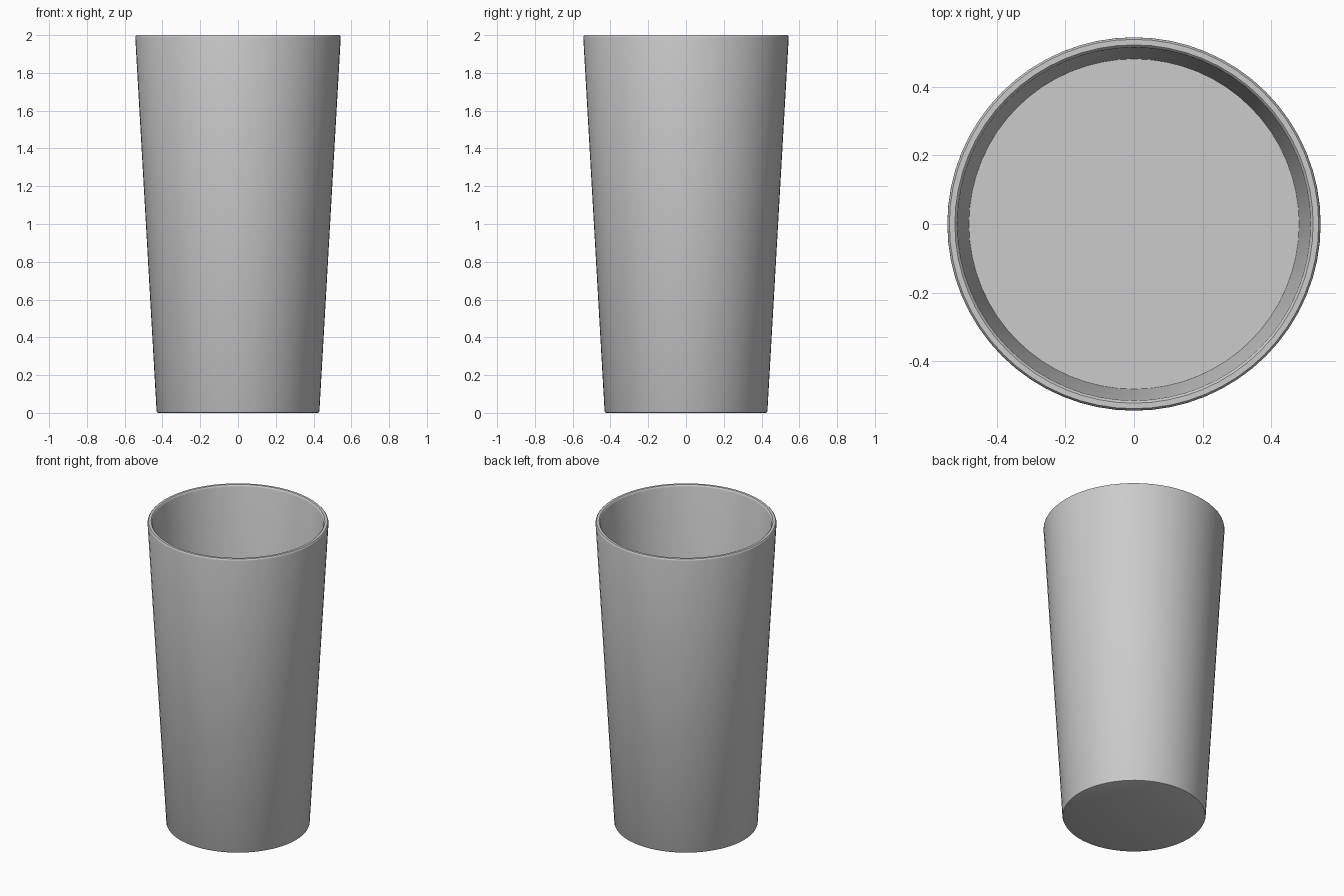
import bpy, bmesh, math

if "Cube" in bpy.data.objects:
    bpy.data.objects.remove(bpy.data.objects["Cube"])

SEGMENTS = 64


def lathe(name, profile):
    """Spin an (r, z) profile that starts and ends on the z axis."""
    bm = bmesh.new()
    verts = [bm.verts.new((r, 0, z)) for r, z in profile]
    edges = [bm.edges.new(pair) for pair in zip(verts, verts[1:])]
    bmesh.ops.spin(bm, geom=verts + edges, cent=(0, 0, 0), axis=(0, 0, 1),
                   angle=math.tau, steps=SEGMENTS)
    bmesh.ops.remove_doubles(bm, verts=bm.verts, dist=0.0005)
    bmesh.ops.recalc_face_normals(bm, faces=bm.faces)
    mesh = bpy.data.meshes.new(name)
    bm.to_mesh(mesh)
    bm.free()
    obj = bpy.data.objects.new(name, mesh)
    bpy.context.collection.objects.link(obj)
    bpy.ops.object.select_all(action='DESELECT')
    obj.select_set(True)
    bpy.context.view_layer.objects.active = obj
    bpy.ops.object.shade_smooth_by_angle(angle=math.radians(35))
    return obj


def inner_radius(z):
    return 0.402 + 0.113 * z / 2


# Tapered glass: small foot radius, rounded rim, thick base
lathe("glass", [
    (0, 0), (0.423, 0), (0.428, 0.002), (0.431, 0.008),
    (0.5440, 1.988), (0.5425, 1.995), (0.538, 2.0),
    (0.522, 2.0), (0.517, 1.996), (inner_radius(1.988), 1.988),
    (inner_radius(0.06), 0.06), (0, 0.06),
])

# Contents filling the glass up to a flat surface
FILL = 1.4
lathe("drink", [
    (0, 0.06), (inner_radius(0.06), 0.06),
    (inner_radius(FILL), FILL), (0, FILL),
])
